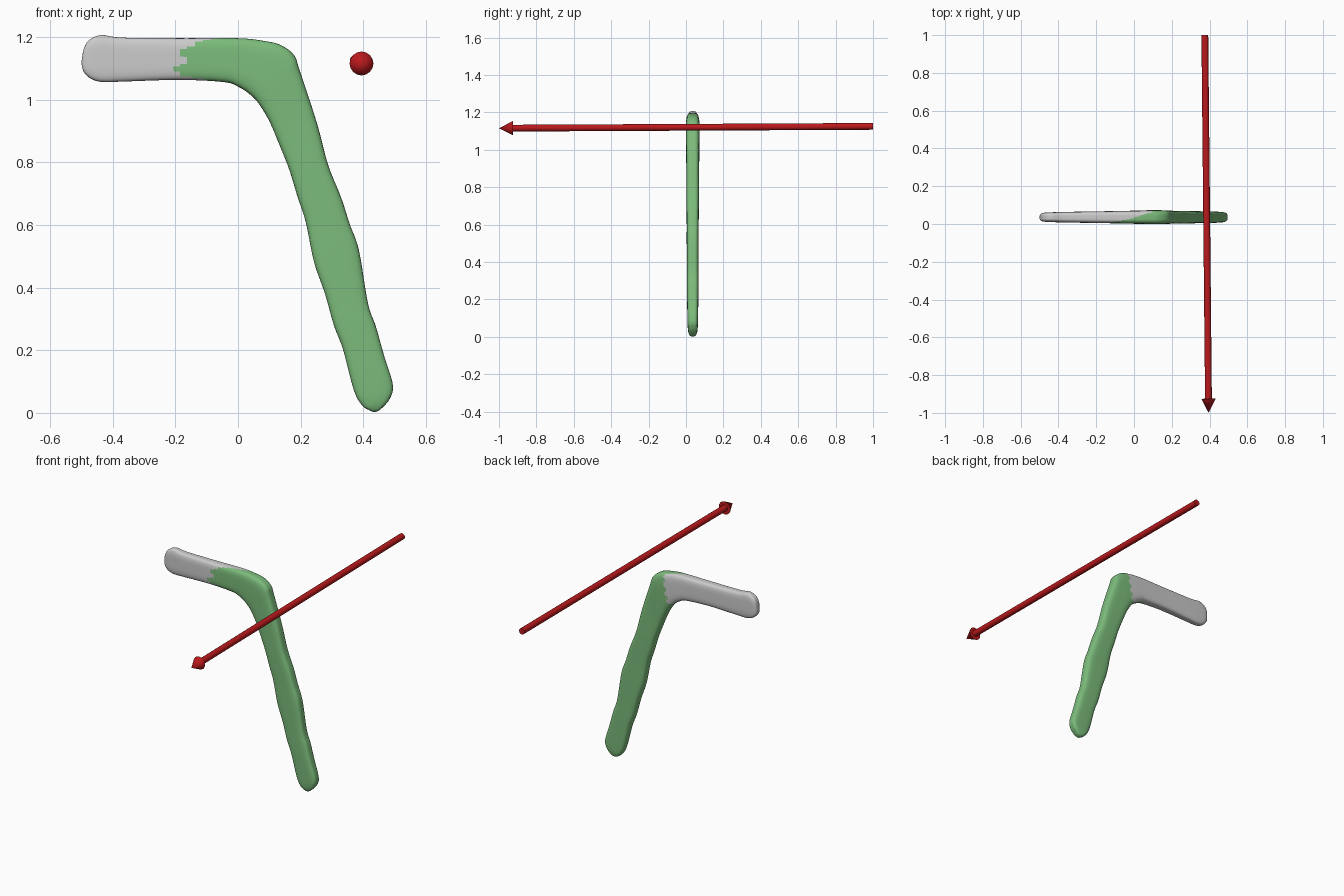
import bpy, bmesh, math
from mathutils import Vector

if "Cube" in bpy.data.objects:
    bpy.data.objects.remove(bpy.data.objects["Cube"])

def material(name, rgb):
    m = bpy.data.materials.new(name)
    m.diffuse_color = (*rgb, 1)
    m.use_nodes = True
    m.node_tree.nodes["Principled BSDF"].inputs["Base Color"].default_value = m.diffuse_color
    return m

green = material("green", (0.20, 0.50, 0.20))
red = material("red", (0.50, 0.01, 0.012))

# Stations along the bent blade: outer x, z, inner x, z, half thickness
STATIONS = [
    (-.499, 1.125, -.499, 1.112, .010), (-.492, 1.163, -.492, 1.088, .019),
    (-.475, 1.190, -.468, 1.066, .024), (-.437, 1.206, -.430, 1.056, .026),
    (-.370, 1.198, -.360, 1.058, .028), (-.185, 1.196, -.185, 1.063, .031),
    (.000, 1.196, -.045, 1.056, .034), (.086, 1.187, .003, 1.040, .036),
    (.137, 1.174, .040, 1.015, .037), (.179, 1.142, .067, .986, .037),
    (.198, 1.090, .100, .931, .036), (.252, .925, .130, .861, .034),
    (.287, .794, .163, .778, .034), (.329, .688, .190, .690, .033),
    (.357, .602, .216, .610, .032), (.386, .519, .243, .481, .032),
    (.415, .350, .278, .379, .031), (.440, .276, .306, .280, .031),
    (.466, .184, .335, .203, .030), (.494, .091, .370, .072, .028),
    (.485, .046, .396, .024, .025), (.458, .014, .420, .008, .018),
    (.441, .003, .434, .002, .008),
]

def catmull(p, q, r, s, t):
    return [.5 * (2*b + (c-a)*t + (2*a-5*b+4*c-d)*t*t + (3*b-a-3*c+d)*t**3)
            for a, b, c, d in zip(p, q, r, s)]

def is_grey(c):
    # Slanted, ragged colour border: short on the front, longer on the back
    k = min(1, max(0, (c.y - .009) / .06))
    jag = .012 * math.copysign(1, math.sin(c.z * 130)) + .35 * (c.z - 1.12)
    return c.z > 1.0 and c.x < -.18 + .27 * math.sqrt(k) + jag * (1 - k * .5)

def blade_part(name, grey, sub=8, seg=56):
    last = len(STATIONS) - 1
    rows = []
    for i in range(last):
        quad = [STATIONS[min(max(i + d, 0), last)] for d in (-1, 0, 1, 2)]
        rows += [catmull(*quad, j / sub) for j in range(sub)]
    rows.append(STATIONS[-1])
    bm = bmesh.new()
    rings = []
    for ox, oz, ix, iz, h in rows:
        a, b = Vector((ox, .036, oz)), Vector((ix, .036, iz))
        mid, half = (a + b) / 2, (a - b) / 2
        ring = []
        for k in range(seg):
            t = math.tau * k / seg
            u, v = math.cos(t), math.sin(t)
            # Rounded-box cross-section
            f = (u**4 + v**4) ** -.25
            ring.append(bm.verts.new(mid + half * u * f + Vector((0, h * v * f, 0))))
        rings.append(ring)
    for r, s in zip(rings, rings[1:]):
        for k in range(seg):
            n = (k + 1) % seg
            bm.faces.new((r[k], r[n], s[n], s[k]))
    bm.faces.new(rings[0])
    bm.faces.new(rings[-1])
    bmesh.ops.recalc_face_normals(bm, faces=bm.faces)
    drop = [f for f in bm.faces if is_grey(f.calc_center_median()) != grey]
    bmesh.ops.delete(bm, geom=drop, context='FACES')
    me = bpy.data.meshes.new(name)
    bm.to_mesh(me)
    bm.free()
    for p in me.polygons:
        p.use_smooth = True
    ob = bpy.data.objects.new(name, me)
    bpy.context.collection.objects.link(ob)
    if not grey:
        me.materials.append(green)

blade_part("blade_grip", True)
blade_part("blade_main", False)

# Axis arrow: thin shaft and cone head pointing to the front
tail, tip = Vector((.375, 1, 1.125)), Vector((.395, -1, 1.115))
neck = tip + (tail - tip).normalized() * .075

def rod(name, a, b, r1, r2, sides):
    bpy.ops.mesh.primitive_cone_add(vertices=sides, radius1=r1, radius2=r2,
                                    depth=(b - a).length, location=(a + b) / 2)
    ob = bpy.context.object
    ob.name = name
    ob.rotation_euler = (b - a).to_track_quat('Z', 'Y').to_euler()
    ob.data.materials.append(red)
    bpy.ops.object.shade_smooth_by_angle(angle=math.radians(35))

rod("arrow_shaft", tail, neck, .018, .018, 16)
rod("arrow_head", neck, tip, .038, 0, 16)
